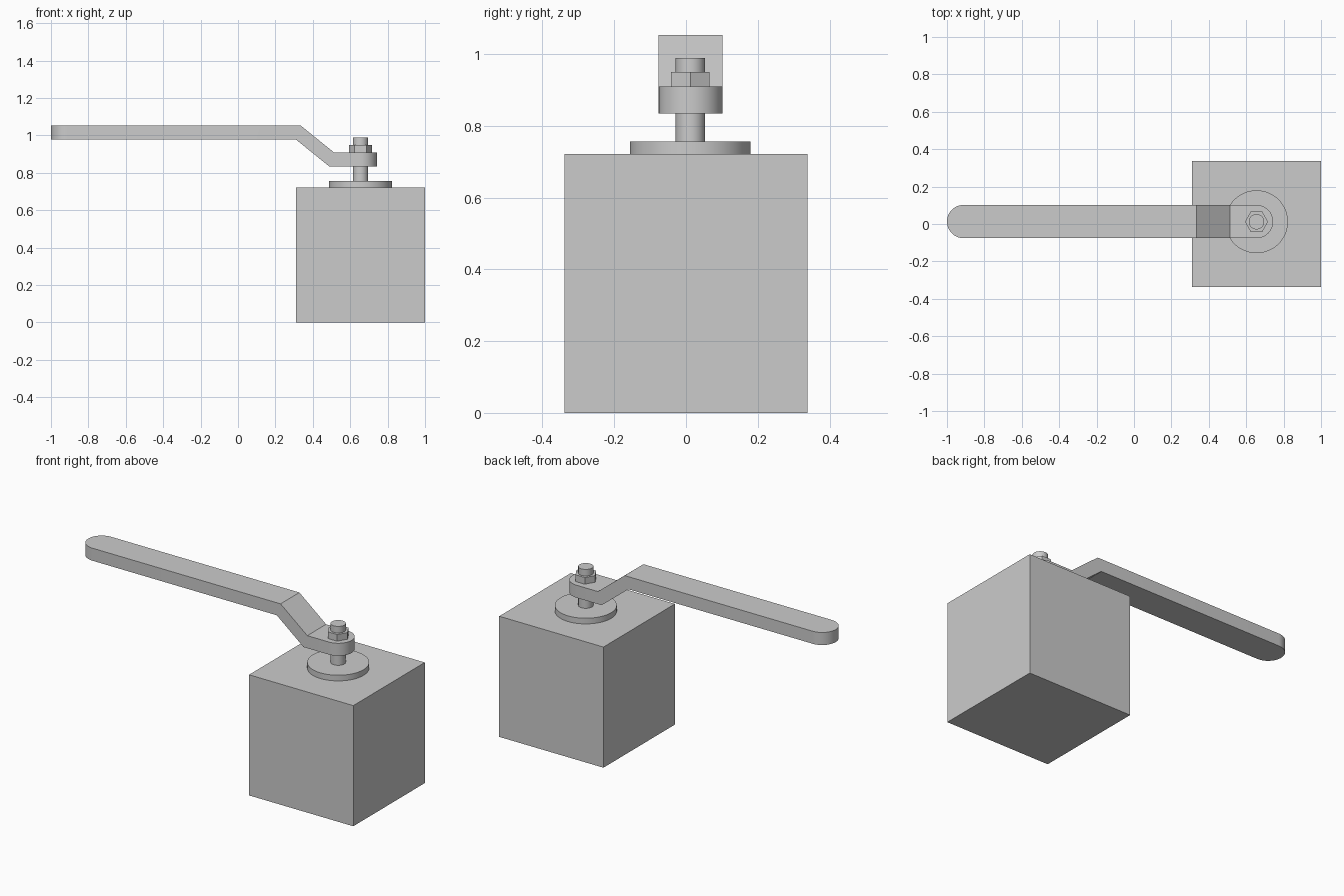
import bpy, bmesh
from math import pi, cos, sin

if "Cube" in bpy.data.objects:
    bpy.data.objects.remove(bpy.data.objects["Cube"])

CX, CY = 0.655, 0.012   # stem axis
R = 0.089               # handle half width


def smooth(obj):
    bpy.ops.object.select_all(action='DESELECT')
    obj.select_set(True)
    bpy.context.view_layer.objects.active = obj
    bpy.ops.object.shade_smooth_by_angle(angle=pi / 6)


def cylinder(name, radius, z0, z1, sides=64):
    bpy.ops.mesh.primitive_cylinder_add(vertices=sides, radius=radius, depth=z1 - z0,
                                        location=(CX, CY, (z0 + z1) / 2))
    obj = bpy.context.object
    obj.name = name
    if sides > 8:
        smooth(obj)
    return obj


# Valve body
bpy.ops.mesh.primitive_cube_add(size=1, location=(CX, 0, 0.361))
body = bpy.context.object
body.name = "valve_body"
body.scale = (0.69, 0.676, 0.722)

# Flange and stem
cylinder("flange", 0.168, 0.722, 0.756)
cylinder("stem", 0.041, 0.75, 0.989)

# Hex nut, corners pointing along x
nut = cylinder("hex_nut", 0.062, 0.91, 0.95, 6)
nut.rotation_euler.z = pi / 6

# Cranked handle with rounded ends
bm = bmesh.new()


def pair(x_top, x_bottom, y, z_top, z_bottom):
    return bm.verts.new((x_top, y, z_top)), bm.verts.new((x_bottom, y, z_bottom))


def arc(cx, start, z_top, z_bottom, n=24):
    pts = []
    for i in range(n + 1):
        a = start + pi * i / n
        x, y = cx + R * cos(a), CY + 0.001 + R * sin(a)
        pts.append(pair(x, x, y, z_top, z_bottom))
    return pts


def bends(y):
    return (pair(0.335, 0.31, y, 1.053, 0.978), pair(0.512, 0.487, y, 0.91, 0.835))


yc = CY + 0.001
grip = arc(-1 + R, pi / 2, 1.053, 0.978)
front_high, front_low = bends(yc - R)
eye = arc(CX, -pi / 2, 0.91, 0.835)
back_high, back_low = bends(yc + R)

# Top and bottom of the three straight sections
for section in (grip + [front_high, back_high],
                [front_high, front_low, back_low, back_high],
                [front_low] + eye + [back_low]):
    bm.faces.new([p[0] for p in section])
    bm.faces.new([p[1] for p in reversed(section)])

# Side wall around the outline
outline = grip + [front_high, front_low] + eye + [back_low, back_high]
for a, b in zip(outline, outline[1:] + outline[:1]):
    bm.faces.new((a[0], a[1], b[1], b[0]))
bmesh.ops.recalc_face_normals(bm, faces=bm.faces)

mesh = bpy.data.meshes.new("handle")
bm.to_mesh(mesh)
bm.free()
handle = bpy.data.objects.new("handle", mesh)
bpy.context.collection.objects.link(handle)
smooth(handle)
